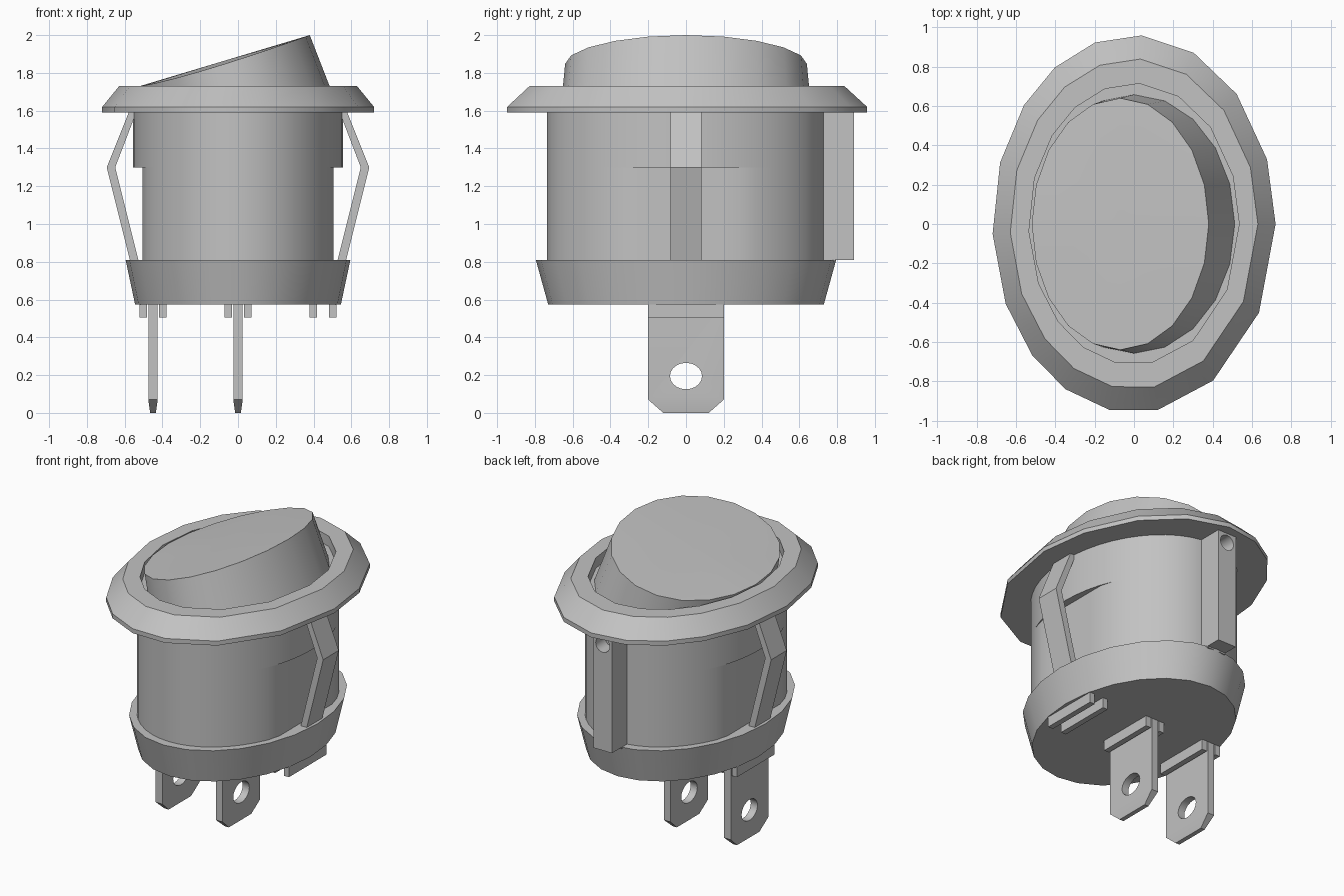
import bpy, bmesh, math
from mathutils import Vector

cube = bpy.data.objects.get("Cube")
if cube:
    bpy.data.objects.remove(cube, do_unlink=True)

grey = bpy.data.materials.new("mid grey plastic")
grey.use_nodes = True
COLOUR = (0.54, 0.54, 0.54, 1)
grey.diffuse_color = COLOUR
grey.node_tree.nodes["Principled BSDF"].inputs["Base Color"].default_value = COLOUR


def finish(name, bm, smooth=True):
    """Turn a bmesh into a shaded, coloured object."""
    bmesh.ops.remove_doubles(bm, verts=bm.verts, dist=0.0005)
    bmesh.ops.recalc_face_normals(bm, faces=bm.faces)
    mesh = bpy.data.meshes.new(name)
    bm.to_mesh(mesh)
    bm.free()
    mesh.materials.append(grey)
    obj = bpy.data.objects.new(name, mesh)
    bpy.context.collection.objects.link(obj)
    if smooth:
        bpy.ops.object.select_all(action='DESELECT')
        obj.select_set(True)
        bpy.context.view_layer.objects.active = obj
        bpy.ops.object.shade_smooth_by_angle(angle=math.radians(30))
    return obj


def even(n):
    return [360 * i / n for i in range(n)]


def oval(rx, ry, z, angles, cx=0):
    return [Vector((cx + rx * math.cos(math.radians(a)), ry * math.sin(math.radians(a)), z))
            for a in angles]


def loft(rings):
    """Skin a stack of matching rings and cap both ends."""
    bm = bmesh.new()
    rows = [[bm.verts.new(p) for p in ring] for ring in rings]
    n = len(rows[0])
    for low, high in zip(rows, rows[1:]):
        for i in range(n):
            j = (i + 1) % n
            bm.faces.new((low[i], low[j], high[j], high[i]))
    bm.faces.new(rows[0][::-1])
    top = bm.faces.new(rows[-1])
    return bm, top


def box(name, x0, x1, y0, y1, z0, z1):
    ring = [(x0, y0), (x1, y0), (x1, y1), (x0, y1)]
    bm, _ = loft([[Vector((x, y, z)) for x, y in ring] for z in (z0, z1)])
    return finish(name, bm, False)


def plate(name, outline, half, place, hole=None):
    """Extrude a flat outline with an optional oval hole (u, v, ru, rv)."""
    curve = bpy.data.curves.new(name + " outline", 'CURVE')
    curve.dimensions, curve.fill_mode, curve.extrude = '2D', 'BOTH', half
    loops = [outline]
    if hole:
        u, v, ru, rv = hole
        loops.append([(u + p.x, v + p.y) for p in oval(ru, rv, 0, even(20))])
    for loop in loops:
        spline = curve.splines.new('POLY')
        spline.points.add(len(loop) - 1)
        for point, (a, b) in zip(spline.points, loop):
            point.co = (a, b, 0, 1)
        spline.use_cyclic_u = True
    temp = bpy.data.objects.new(name + " temp", curve)
    bpy.context.collection.objects.link(temp)
    mesh = bpy.data.meshes.new_from_object(temp.evaluated_get(bpy.context.evaluated_depsgraph_get()))
    bm = bmesh.new()
    bm.from_mesh(mesh)
    for v in bm.verts:
        v.co = place(*v.co)
    bpy.data.objects.remove(temp, do_unlink=True)
    bpy.data.curves.remove(curve)
    bpy.data.meshes.remove(mesh)
    return finish(name, bm)


# Oval flange with a bevelled rim and a shallow recess
RIM = [0, 20, 43.5, 65, 87, 106, 124, 141, 161, 183, 205, 224, 241, 260, 279.5, 304, 332]
bm, _ = loft([oval(rx, ry, z, RIM) for rx, ry, z in (
    (0.72, 0.96, 1.59), (0.72, 0.96, 1.62), (0.63, 0.84, 1.73),
    (0.535, 0.715, 1.73), (0.535, 0.715, 1.66))])
finish("flange", bm)

# Tilted rocker with a slightly hollow upper edge
top_ring = oval(0.45, 0.64, 0, even(20), -0.07)
for p in top_ring:
    p.z = 1.73 + 0.27 * max(0, (p.x + 0.52) / 0.9) ** 1.2
bm, top = loft([oval(0.515, 0.66, 1.64, even(20), 0.005), top_ring])
centre = bmesh.ops.poke(bm, faces=[top])["verts"][0]
centre.co = (-0.07, 0, 1.865)
finish("rocker", bm)

# Barrel: full oval above, flattened sides below the ledge
upper = even(48)
bm, _ = loft([oval(0.555, 0.735, z, upper) for z in (1.3, 1.61)])
finish("upper_barrel", bm)
rings = [oval(0.555, 0.735, z, upper) for z in (0.78, 1.3)]
for p in rings[0] + rings[1]:
    p.x = max(-0.505, min(0.505, p.x))
bm, _ = loft(rings)
finish("lower_barrel", bm)

# Tapered base collar
bm, _ = loft([oval(0.545, 0.73, 0.575, even(24)), oval(0.595, 0.795, 0.81, even(24))])
finish("base_collar", bm)

# Locating key on the back, with a round hole near its top
box("key_root", -0.07, 0.07, 0.68, 0.79, 0.8, 1.6)
plate("key_face", [(-0.07, 0.81), (0.07, 0.81), (0.07, 1.6), (-0.07, 1.6)], 0.05,
      lambda u, v, w: (u, 0.84 - w, v), (0, 1.525, 0.052, 0.052))

# Bent spring clips on both sides
for side, label in ((1, "left"), (-1, "right")):
    outline = [(0.575, 1.6), (0.695, 1.3), (0.57, 0.8), (0.525, 0.8), (0.65, 1.3), (0.535, 1.6)]
    plate(label + "_spring_clip", [(side * x, z) for x, z in outline], 0.083,
          lambda u, v, w: (u, -w, v))

# Blade terminals with chamfered, thinned tips
blade = [(-0.2, 0.58), (-0.2, 0.07), (-0.12, 0), (0.12, 0), (0.2, 0.07), (0.2, 0.58)]
for x, label in ((-0.45, "side"), (0, "middle")):
    plate(label + "_terminal", blade, 0.025,
          lambda u, v, w: (x + w * (0.6 if v < 0.01 else 1), u, v),
          (0, 0.195, 0.085, 0.07))

# Paired ribs beside each terminal slot
for x, label in ((-0.45, "side"), (0, "middle"), (0.45, "empty")):
    for s, end in ((-1, "outer"), (1, "inner")):
        c = x + s * 0.052
        box(f"{label}_slot_{end}_rib", c - 0.019, c + 0.019, -0.2, 0.2, 0.505, 0.58)
